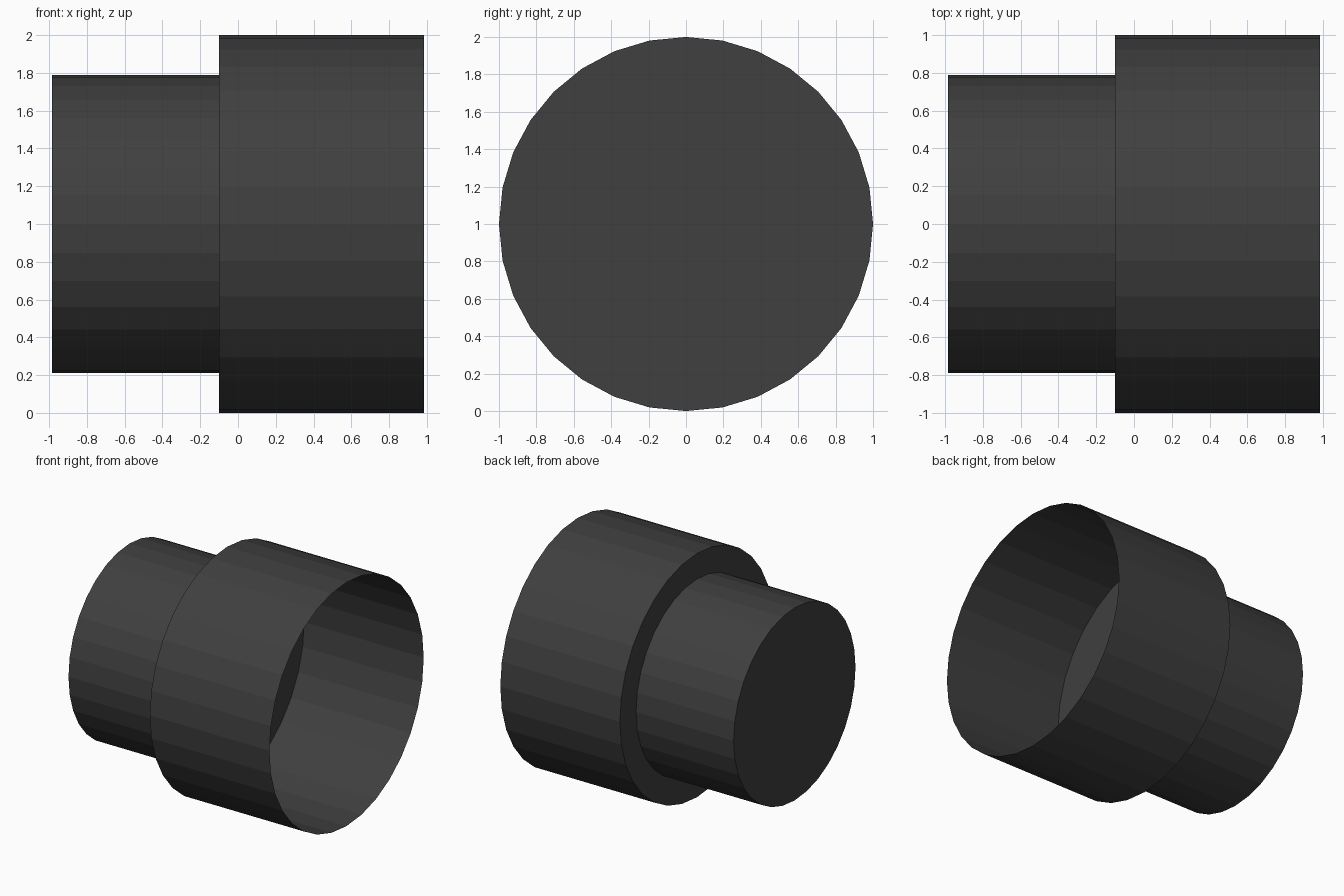
import bpy, bmesh
from math import sin, cos, tau

if "Cube" in bpy.data.objects:
    bpy.data.objects.remove(bpy.data.objects["Cube"])

SIDES = 32
dark = bpy.data.materials.new("dark_grey")
dark.diffuse_color = (0.05, 0.05, 0.05, 1)
dark.use_nodes = True
dark.node_tree.nodes["Principled BSDF"].inputs["Base Color"].default_value = dark.diffuse_color


def cup(name, radius, x_closed, x_open):
    """Thin faceted tube along x, capped at x_closed and open at x_open."""
    bm = bmesh.new()
    rings = [[bm.verts.new((x, radius * cos(tau * i / SIDES), 1 + radius * sin(tau * i / SIDES)))
              for i in range(SIDES)] for x in (x_closed, x_open)]
    a, b = rings
    for i in range(SIDES):
        j = (i + 1) % SIDES
        bm.faces.new((a[j], a[i], b[i], b[j]))
    bm.faces.new(a)
    bmesh.ops.recalc_face_normals(bm, faces=bm.faces[:])
    # Outward means the cap faces -x
    cap = min(bm.faces, key=lambda f: f.calc_center_median().x)
    if cap.normal.x > 0:
        bmesh.ops.reverse_faces(bm, faces=bm.faces[:])
    mesh = bpy.data.meshes.new(name)
    bm.to_mesh(mesh)
    bm.free()
    mesh.materials.append(dark)
    obj = bpy.data.objects.new(name, mesh)
    bpy.context.collection.objects.link(obj)
    return obj


# Wide open-ended sleeve with its floor at the step
cup("wide_sleeve", 1.0, -0.10, 0.985)
# Narrow neck, capped at the far end and butted against the floor
cup("narrow_neck", 0.79, -0.985, -0.10)
